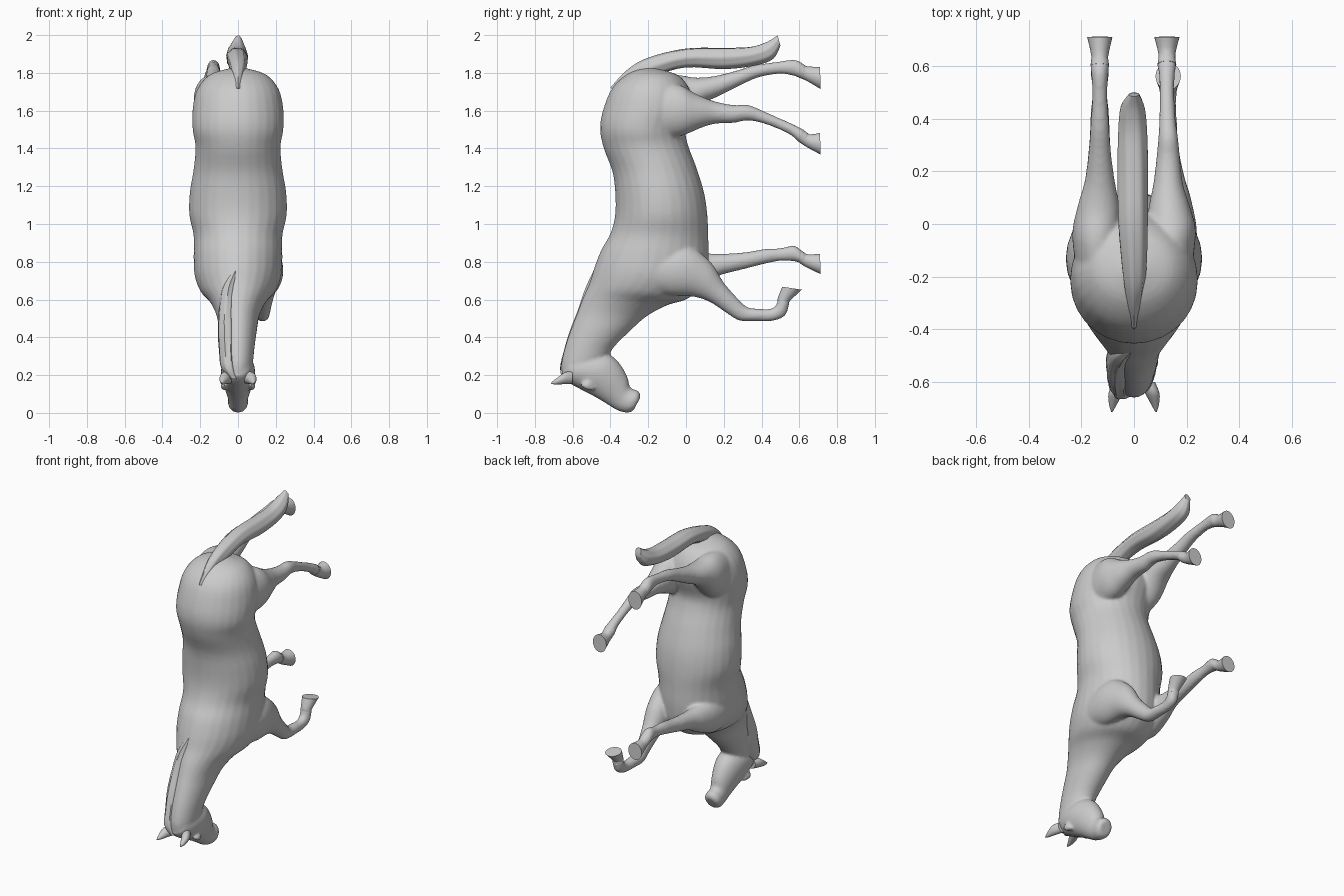
import bpy, bmesh, math
from mathutils import Vector

SIDES = 28


def spline(st, sub):
    """Catmull-Rom resampling of the station tuples."""
    v = [Vector(s) for s in st]
    out = []
    for i in range(len(v) - 1):
        p0, p1, p2, p3 = v[max(i - 1, 0)], v[i], v[i + 1], v[min(i + 2, len(v) - 1)]
        for k in range(sub):
            t = k / sub
            out.append(0.5 * (2 * p1 + (p2 - p0) * t + (2 * p0 - 5 * p1 + 4 * p2 - p3) * t * t
                              + (3 * p1 - p0 - 3 * p2 + p3) * t ** 3))
    return out + [v[-1]]


def loft(bm, stations, sub=4, ripple=0.0, lobes=9):
    """Skin ellipses. Station: y,z of one edge, y,z of the other edge, centre x, half width."""
    rings = []
    for n, (ya, za, yb, zb, x, w) in enumerate(spline(stations, sub)):
        mid, half = Vector((x, (ya + yb) / 2, (za + zb) / 2)), Vector((0, (ya - yb) / 2, (za - zb) / 2))
        ring = []
        for i in range(SIDES):
            a = math.tau * i / SIDES
            r = 1 + ripple * math.cos(lobes * a + 0.15 * n)
            ring.append(bm.verts.new(mid + half * math.cos(a) * r + Vector((w * math.sin(a) * r, 0, 0))))
        rings.append(ring)
    faces = [bm.faces.new(rings[0]), bm.faces.new(rings[-1])]
    for r, s in zip(rings, rings[1:]):
        for i in range(SIDES):
            j = (i + 1) % SIDES
            faces.append(bm.faces.new((r[i], r[j], s[j], s[i])))
    bmesh.ops.recalc_face_normals(bm, faces=faces)


def finish(bm, name):
    me = bpy.data.meshes.new(name)
    bm.to_mesh(me)
    bm.free()
    ob = bpy.data.objects.new(name, me)
    bpy.context.collection.objects.link(ob)
    bpy.context.view_layer.objects.active = ob
    bpy.ops.object.select_all(action='DESELECT')
    ob.select_set(True)
    bpy.ops.object.shade_smooth_by_angle(angle=math.radians(50))
    return ob


def part(name, stations, **kw):
    bm = bmesh.new()
    loft(bm, stations, **kw)
    return finish(bm, name)


body = bmesh.new()

# torso and neck, rump to poll
torso = [(-.20, 1.83, -.10, 1.81, .05), (-.30, 1.80, -.03, 1.78, .15), (-.39, 1.72, .02, 1.71, .215),
         (-.44, 1.60, .04, 1.62, .24), (-.455, 1.5, .0, 1.5, .24), (-.435, 1.4, .01, 1.42, .225),
         (-.39, 1.28, .055, 1.3, .235), (-.375, 1.17, .095, 1.17, .255), (-.375, 1.05, .113, 1.05, .258),
         (-.40, .95, .118, .93, .235), (-.45, .86, .12, .80, .235), (-.485, .77, .10, .69, .23),
         (-.51, .69, .01, .605, .20), (-.545, .61, -.10, .57, .15), (-.575, .53, -.21, .51, .115),
         (-.61, .44, -.30, .43, .10), (-.64, .35, -.38, .35, .088), (-.66, .26, -.42, .29, .08),
         (-.655, .19, -.48, .25, .07)]
loft(body, [s[:4] + (0, s[4]) for s in torso])

# head, poll to muzzle
head = [(-.66, .20, -.55, .32, .065), (-.63, .165, -.47, .315, .085), (-.55, .12, -.40, .305, .09),
        (-.47, .078, -.35, .26, .078), (-.40, .035, -.31, .19, .06), (-.36, .012, -.295, .135, .052),
        (-.31, 0, -.25, .115, .054), (-.28, .01, -.24, .085, .04)]
loft(body, [s[:4] + (0, s[4]) for s in head])

# eyes
for sx in (-1, 1):
    loft(body, [(-.56, .145, -.55, .155, sx * .075, .008), (-.535, .125, -.515, .17, sx * .077, .017),
                (-.495, .115, -.485, .13, sx * .072, .008)])

# legs: last station of each is the coronet where the hoof begins
hind_right = [(-.25, 1.74, -.2, 1.44, .12, .09), (-.05, 1.74, -.03, 1.465, .14, .095),
              (.05, 1.69, .07, 1.505, .135, .08), (.15, 1.65, .15, 1.53, .13, .057),
              (.25, 1.63, .25, 1.535, .13, .045), (.33, 1.63, .32, 1.548, .13, .038),
              (.41, 1.598, .39, 1.538, .127, .031), (.50, 1.558, .485, 1.505, .125, .028),
              (.575, 1.525, .555, 1.47, .125, .03), (.62, 1.50, .59, 1.44, .125, .036),
              (.655, 1.475, .635, 1.41, .125, .032)]
hind_left = [(-.25, 1.76, -.2, 1.46, -.12, .09), (-.07, 1.79, -.03, 1.52, -.14, .095),
             (.05, 1.775, .08, 1.63, -.135, .08), (.15, 1.783, .18, 1.68, -.13, .057),
             (.26, 1.81, .28, 1.73, -.13, .043), (.36, 1.84, .38, 1.775, -.13, .036),
             (.48, 1.858, .49, 1.795, -.13, .029), (.57, 1.87, .56, 1.787, -.13, .032),
             (.61, 1.855, .595, 1.775, -.13, .036), (.64, 1.835, .635, 1.76, -.13, .032)]
fore_left = [(-.28, .86, -.2, .66, -.13, .09), (-.05, .87, -.05, .63, -.145, .085),
             (.08, .85, .09, .68, -.14, .068), (.17, .842, .18, .728, -.135, .05),
             (.31, .85, .31, .762, -.13, .04), (.42, .868, .42, .79, -.13, .035),
             (.50, .872, .50, .805, -.13, .028), (.57, .886, .565, .803, -.13, .034),
             (.605, .865, .60, .795, -.13, .035), (.64, .84, .63, .775, -.13, .031)]
fore_right = [(-.28, .86, -.22, .64, .13, .09), (-.02, .89, -.08, .62, .15, .09),
              (.12, .81, .04, .615, .145, .075), (.20, .69, .13, .585, .14, .055),
              (.27, .61, .22, .525, .135, .042), (.325, .56, .285, .488, .13, .038),
              (.38, .552, .375, .485, .13, .034), (.44, .55, .46, .487, .13, .03),
              (.472, .565, .525, .515, .13, .033), (.485, .595, .545, .57, .13, .034),
              (.488, .615, .55, .592, .13, .034)]
for leg in (hind_right, hind_left, fore_left, fore_right):
    loft(body, leg)

# one continuous skin
skin = finish(body, "horse_body")
rm = skin.modifiers.new("fuse", 'REMESH')
rm.mode = 'VOXEL'
rm.voxel_size = 0.009
rm.use_smooth_shade = True
sm = skin.modifiers.new("soften", 'SMOOTH')
sm.factor = 0.5
sm.iterations = 7

# hooves, flat soled
hooves = {"hoof_hind_right": (.71, 1.482, .712, 1.368, .125),
          "hoof_hind_left": (.71, 1.832, .712, 1.715, -.13),
          "hoof_fore_left": (.71, .842, .712, .735, -.13),
          "hoof_fore_right": (.51, .668, .613, .652, .13)}
for (name, (ya, za, yb, zb, x)), leg in zip(hooves.items(), (hind_right, hind_left, fore_left, fore_right)):
    part(name, [leg[-2], leg[-1], (ya, za, yb, zb, x, .048)], sub=3)

# ears
for side, sx in (("left", -1), ("right", 1)):
    part("ear_" + side, [(-.60, .155, -.60, .22, sx * .05, .03), (-.65, .152, -.64, .215, sx * .07, .027),
                         (-.69, .15, -.68, .187, sx * .08, .015), (-.715, .155, -.712, .163, sx * .084, .003)])

# tail with strand grooves
part("tail", [(-.40, 1.72, -.34, 1.70, 0, .012), (-.31, 1.815, -.24, 1.75, 0, .03),
              (-.20, 1.88, -.15, 1.79, 0, .045), (0, 1.928, 0, 1.83, -.005, .055),
              (.2, 1.932, .2, 1.822, -.005, .057), (.34, 1.938, .36, 1.84, -.005, .054),
              (.43, 1.965, .46, 1.875, -.005, .045), (.485, 1.998, .50, 1.945, 0, .02)],
     ripple=.045, lobes=7)

# mane falling to the left of the crest
part("mane", [(-.49, .75, -.45, .75, -.015, .015), (-.53, .66, -.41, .66, -.05, .035),
              (-.573, .54, -.44, .54, -.062, .04), (-.615, .43, -.48, .43, -.062, .044),
              (-.645, .33, -.50, .33, -.058, .042), (-.667, .24, -.54, .24, -.05, .04),
              (-.655, .18, -.60, .18, -.02, .02)], ripple=.05, lobes=8)
